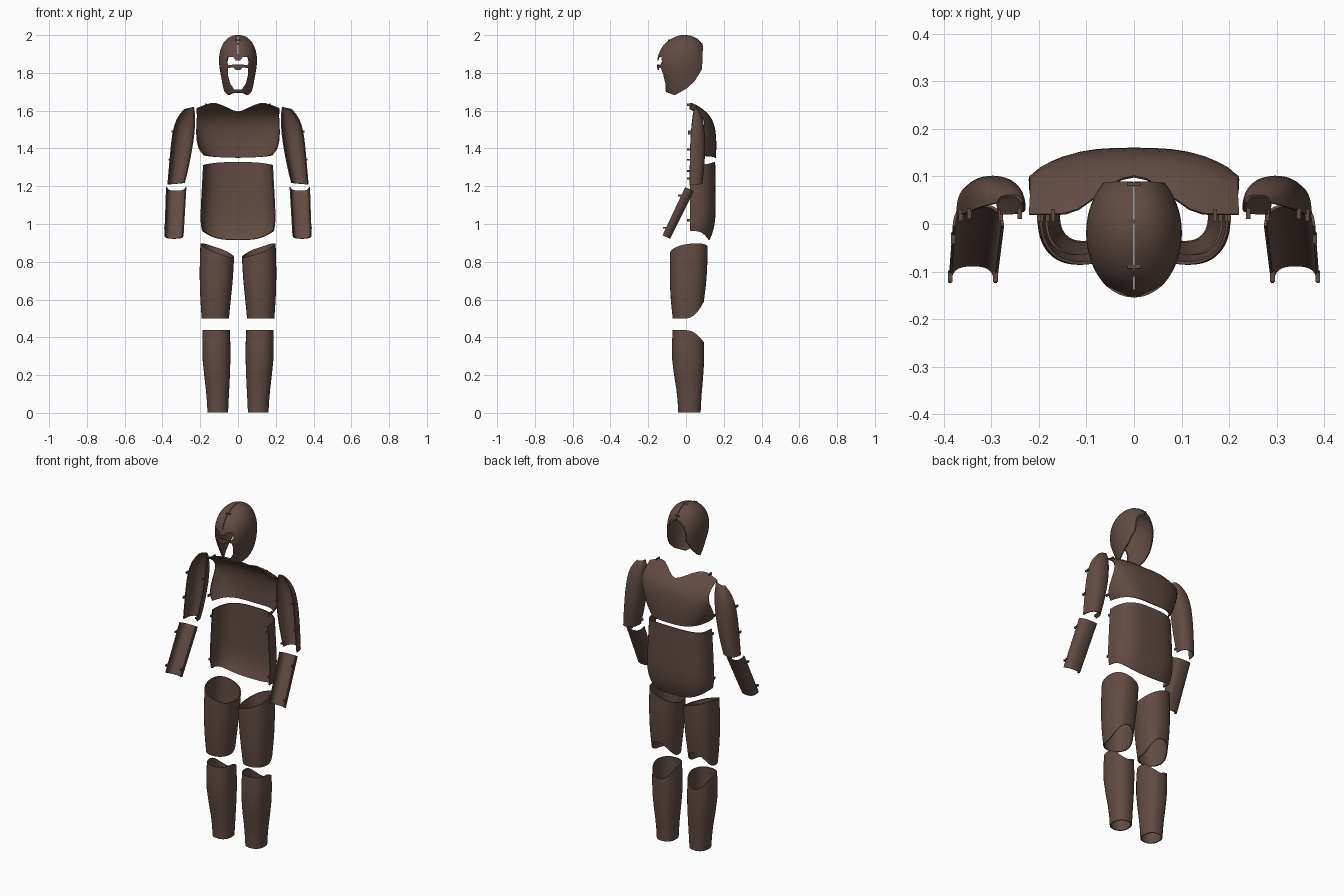
import bpy, bmesh
from math import sin, cos, pi
from mathutils import Vector

if "Cube" in bpy.data.objects:
    bpy.data.objects.remove(bpy.data.objects["Cube"])

mat = bpy.data.materials.new("dark_brown")
mat.diffuse_color = (0.12, 0.07, 0.055, 1)
mat.use_nodes = True
mat.node_tree.nodes["Principled BSDF"].inputs["Base Color"].default_value = mat.diffuse_color
WALL = 0.006


def activate(ob):
    bpy.ops.object.select_all(action='DESELECT')
    bpy.context.view_layer.objects.active = ob
    ob.select_set(True)


def make(name, bm):
    bmesh.ops.remove_doubles(bm, verts=bm.verts, dist=0.0025)
    bmesh.ops.recalc_face_normals(bm, faces=bm.faces)
    me = bpy.data.meshes.new(name)
    bm.to_mesh(me)
    bm.free()
    ob = bpy.data.objects.new(name, me)
    bpy.context.collection.objects.link(ob)
    me.materials.append(mat)
    return ob


def apply_mods(ob):
    activate(ob)
    for m in list(ob.modifiers):
        bpy.ops.object.modifier_apply(modifier=m.name)


def shell(name, rows, closed=False):
    """Loft rows of points into a thin, smooth plate."""
    bm = bmesh.new()
    vs = [[bm.verts.new(p) for p in r] for r in rows]
    n = len(rows[0])
    for a, b in zip(vs, vs[1:]):
        for i in range(n if closed else n - 1):
            j = (i + 1) % n
            bm.faces.new((a[i], a[j], b[j], b[i]))
    ob = make(name, bm)
    sub = ob.modifiers.new("smooth", 'SUBSURF')
    sub.levels = sub.render_levels = 1
    sub.boundary_smooth = 'PRESERVE_CORNERS'
    sol = ob.modifiers.new("wall", 'SOLIDIFY')
    sol.thickness, sol.offset = WALL, 0
    apply_mods(ob)
    bpy.ops.object.shade_smooth_by_angle(angle=0.6)
    return ob


def prism(pts, axis, lo, hi):
    """Outline extruded along x or y, used as a cutter."""
    bm = bmesh.new()
    put = (lambda p, h: (h, p[0], p[1])) if axis == 'x' else (lambda p, h: (p[0], h, p[1]))
    A = [bm.verts.new(put(p, lo)) for p in pts]
    B = [bm.verts.new(put(p, hi)) for p in pts]
    bm.faces.new(A)
    bm.faces.new(B[::-1])
    for i in range(len(pts)):
        j = (i + 1) % len(pts)
        bm.faces.new((A[i], A[j], B[j], B[i]))
    return make("cutter", bm)


def cut(ob, cutter):
    m = ob.modifiers.new("cut", 'BOOLEAN')
    m.operation, m.solver, m.object = 'DIFFERENCE', 'EXACT', cutter
    apply_mods(ob)
    bpy.data.objects.remove(cutter)


def clip(name, loc, size):
    bm = bmesh.new()
    bmesh.ops.create_cube(bm, size=1)
    for v in bm.verts:
        v.co = Vector(loc) + Vector([c * s for c, s in zip(v.co, size)])
    make(name, bm)


def spow(v, p):
    return (1 if v >= 0 else -1) * abs(v) ** p


# helmet: stacked ovals (z, front y, back y, half width), then openings cut out
levels = [(2.0, -.011, -.009, .001), (1.992, -.05, .04, .04), (1.965, -.105, .08, .073),
          (1.92, -.137, .098, .094), (1.87, -.152, .114, .1), (1.82, -.154, .116, .095),
          (1.76, -.128, .112, .083), (1.72, -.112, .107, .076), (1.675, -.09, .1, .063)]
rings = []
for z, f, b, w in levels:
    rings.append([(w * spow(cos(t), .95), (f + b) / 2 + (b - f) / 2 * sin(t), z)
                  for t in [2 * pi * i / 32 for i in range(32)]])
helmet = shell("helmet", rings, True)
cut(helmet, prism([(-.2, 1.6), (-.2, 1.7), (-.11, 1.70), (-.06, 1.682), (0, 1.715), (.045, 1.755),
                   (.085, 1.82), (.09, 1.95), (.2, 1.95), (.2, 1.6)], 'x', -.3, .3))
eyes = [(.02, 1.845), (.05, 1.84), (.06, 1.86), (.055, 1.885), (.025, 1.885), (.012, 1.866)]
cut(helmet, prism([*eyes, *[(-x, z) for x, z in eyes[::-1]]], 'y', -.3, -.05))
mouth = [(.02, 1.712), (.042, 1.745), (.053, 1.79), (.053, 1.825), (.025, 1.83), (.012, 1.815)]
cut(helmet, prism([*mouth, *[(-x, z) for x, z in mouth[::-1]]], 'y', -.3, -.05))
cut(helmet, prism([(-.0015, 1.9), (.0015, 1.9), (.0015, 2.1), (-.0015, 2.1)], 'y', -.3, .3))
activate(helmet)
bpy.ops.object.shade_smooth_by_angle(angle=0.6)
for y, z in ((.083, 1.955), (.005, 1.996), (-.09, 1.972)):
    clip("helmet_clip", (0, y, z), (.028, .008, .008))

# upper back plate: half rows from spine outward, mirrored
half = [
    [(0, .156, 1.35), (.07, .156, 1.352), (.13, .142, 1.356), (.17, .09, 1.362), (.18, .02, 1.366)],
    [(0, .158, 1.4), (.08, .157, 1.4), (.15, .14, 1.4), (.2, .09, 1.4), (.212, .03, 1.4)],
    [(0, .158, 1.47), (.08, .157, 1.47), (.15, .145, 1.47), (.205, .12, 1.47), (.22, .08, 1.47)],
    [(0, .146, 1.53), (.08, .145, 1.54), (.15, .132, 1.545), (.2, .117, 1.54), (.218, .108, 1.53)],
    [(0, .13, 1.56), (.07, .12, 1.583), (.135, .088, 1.605), (.185, .083, 1.593), (.216, .08, 1.58)],
    [(0, .107, 1.585), (.05, .085, 1.612), (.12, .02, 1.645), (.17, .02, 1.632), (.22, .02, 1.61)]]
shell("upper_back_plate", [[(-x, y, z) for x, y, z in r[:0:-1]] + r for r in half])

# lower back plate: half superellipse sections (z, half width, depth, edge drop)
arc = [pi * i / 20 for i in range(21)]
rows = []
for z, a, b, drop in ((1.312, .182, .132, -.016), (1.2, .188, .134, 0), (1.06, .196, .136, 0),
                      (1.0, .195, .128, .025), (.965, .188, .102, .05)):
    rows.append([(a * spow(cos(t), .65), .02 + b * sin(t) ** .65, z - drop * sin(t) ** 2) for t in arc])
shell("lower_back_plate", rows)

for s, side in ((1, "right"), (-1, "left")):
    # upper arm: half shell (inner x, outer x, inner z, outer z, front y, depth)
    rows = []
    for xi, xo, zi, zo, y0, b in ((.236, .285, 1.62, 1.605, .045, .014), (.229, .325, 1.58, 1.56, .035, .05),
                                  (.231, .347, 1.48, 1.48, .025, .075), (.25, .357, 1.37, 1.37, .02, .08),
                                  (.268, .365, 1.28, 1.28, .02, .073), (.284, .371, 1.218, 1.208, .02, .064)):
        rows.append([(s * ((xi + xo) / 2 + (xo - xi) / 2 * spow(cos(t), .8)), y0 + b * sin(t) ** .8,
                      zo + (zi - zo) * (1 - cos(t)) / 2) for t in arc[::2]])
    shell(side + "_upper_arm", rows)

    # forearm: half shell tilted forward, open to the front
    back = Vector((0, .91, -.41))
    rows = []
    for k in range(5):
        u = k / 4
        c = Vector((.327 + .012 * u, -.004 - .12 * u, 1.195 - .255 * u))
        w, b = .051 - .003 * u, .048 - .006 * u
        rows.append([(s * (c.x + w * spow(cos(t), .75)), c.y + back.y * b * sin(t) ** .75,
                      c.z + back.z * b * sin(t) ** .75) for t in arc[::2]])
    shell(side + "_forearm", rows)

    # legs: closed tubes with shaped rims, rows (t, centre x, a, centre y, b)
    def leg(name, sections, bottom, top):
        rings = []
        for u, cx, a, cy, b in sections:
            ring = []
            for i in range(24):
                t = 2 * pi * i / 24
                ring.append((s * (cx + a * spow(cos(t), .85)), cy + b * spow(sin(t), .85),
                             bottom(t) * (1 - u) + top(t) * u))
            rings.append(ring)
        shell(name, rings, True)

    leg(side + "_thigh",
        [(0, .12, .07, .012, .08), (.3, .12, .079, .012, .092), (.65, .115, .087, .013, .098), (1, .11, .087, .015, .098)],
        lambda t: .5 + .09 * max(0, sin(t)) ** 1.5,
        lambda t: .86 + .035 * cos(t) + .015 * sin(t))
    leg(side + "_shin",
        [(0, .107, .052, .018, .057), (.25, .107, .057, .018, .061), (.65, .115, .075, .008, .087), (1, .115, .07, .012, .08)],
        lambda t: .003,
        lambda t: .438 - .065 * max(0, sin(t)) ** 1.5)

    # edge clips
    for x, z in ((.17, 1.632), (.2, 1.395), (.182, 1.28), (.194, 1.02)):
        clip(side + "_plate_clip", (s * x, .018, z), (.008, .026, .012))
    for x, y, z in ((.346, .022, 1.49), (.364, .018, 1.34), (.24, .022, 1.48), (.28, .018, 1.24),
                    (.38, -.03, 1.15), (.386, -.11, .98), (.291, -.11, .98)):
        clip(side + "_arm_clip", (s * x, y, z), (.01, .024, .01))
